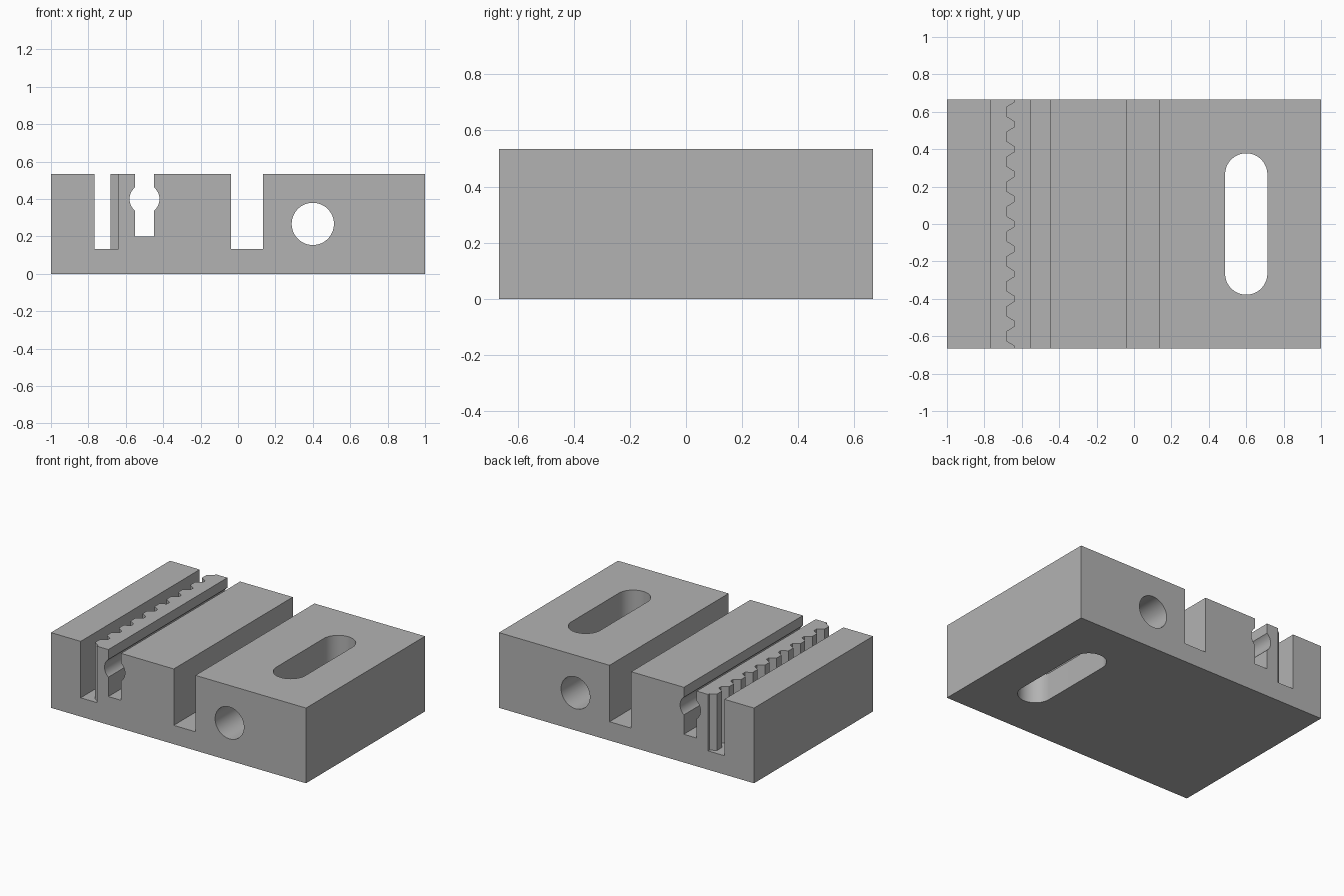
import bpy
import math
from mathutils import Vector

cube = bpy.data.objects.get("Cube")
if cube:
    bpy.data.objects.remove(cube, do_unlink=True)

LENGTH, WIDTH, HEIGHT = 2.0, 1.333, 0.533
PITCH = WIDTH / 10

grey = bpy.data.materials.new("grey plastic")
grey.use_nodes = True
grey.diffuse_color = (0.45, 0.45, 0.45, 1)
grey.node_tree.nodes["Principled BSDF"].inputs["Base Color"].default_value = (0.45, 0.45, 0.45, 1)


def prism(name, profile, start, end, axis):
    """Extrude a 2D profile: axis 'Y' reads it as (x, z), axis 'Z' as (x, y)."""
    def place(p, d):
        return Vector((p[0], d, p[1])) if axis == "Y" else Vector((p[0], p[1], d))
    n = len(profile)
    verts = [place(p, d) for d in (start, end) for p in profile]
    faces = [tuple(reversed(range(n))), tuple(range(n, 2 * n))]
    faces += [(i, (i + 1) % n, n + (i + 1) % n, n + i) for i in range(n)]
    if axis == "Y":
        faces = [tuple(reversed(f)) for f in faces]
    mesh = bpy.data.meshes.new(name)
    mesh.from_pydata(verts, [], faces)
    mesh.materials.append(grey)
    obj = bpy.data.objects.new(name, mesh)
    bpy.context.collection.objects.link(obj)
    return obj


def rect(x0, x1, y0, y1):
    return [(x0, y0), (x1, y0), (x1, y1), (x0, y1)]


def arc(cx, cy, r, a0, a1, steps):
    angles = [math.radians(a0 + (a1 - a0) * i / steps) for i in range(steps + 1)]
    return [(cx + r * math.cos(a), cy + r * math.sin(a)) for a in angles]


def circle(cx, cy, r):
    return arc(cx, cy, r, 0, 360, 64)[:-1]


# Main block
block = prism("clamp_block", rect(-LENGTH / 2, LENGTH / 2, 0, HEIGHT), -WIDTH / 2, WIDTH / 2, "Y")

# Belt channel, with ten teeth along its +x wall
belt = [(-0.767, 0.8), (-0.767, -0.8), (-0.64, -0.8)]
for i in range(10):
    y = (i - 4.5) * PITCH
    belt += [(-0.64, y - 0.053), (-0.683, y - 0.026), (-0.683, y + 0.026), (-0.64, y + 0.053)]
belt.append((-0.64, 0.8))

# Rounded mounting slot
slot = arc(0.6, 0.265, 0.113, 0, 180, 32) + arc(0.6, -0.265, 0.113, 180, 360, 32)

cutters = [
    prism("belt_channel_cutter", belt, 0.133, 0.8, "Z"),
    prism("narrow_channel_cutter", rect(-0.55, -0.45, 0.2, 0.8), -0.8, 0.8, "Y"),
    prism("rod_groove_cutter", circle(-0.5, 0.4, 0.08), -0.8, 0.8, "Y"),
    prism("wide_channel_cutter", rect(-0.037, 0.133, 0.133, 0.8), -0.8, 0.8, "Y"),
    prism("round_hole_cutter", circle(0.4, 0.267, 0.113), -0.8, 0.8, "Y"),
    prism("mounting_slot_cutter", slot, -0.2, 0.8, "Z"),
]

# Cut every channel and hole out of the block
bpy.context.view_layer.objects.active = block
block.select_set(True)
for cutter in cutters:
    cutter.hide_render = True
    mod = block.modifiers.new(cutter.name, "BOOLEAN")
    mod.operation = "DIFFERENCE"
    mod.solver = "EXACT"
    mod.object = cutter
    bpy.ops.object.modifier_apply(modifier=mod.name)
    bpy.data.objects.remove(cutter, do_unlink=True)

bpy.ops.object.select_all(action="DESELECT")
block.select_set(True)
bpy.ops.object.shade_smooth_by_angle(angle=math.radians(25))
